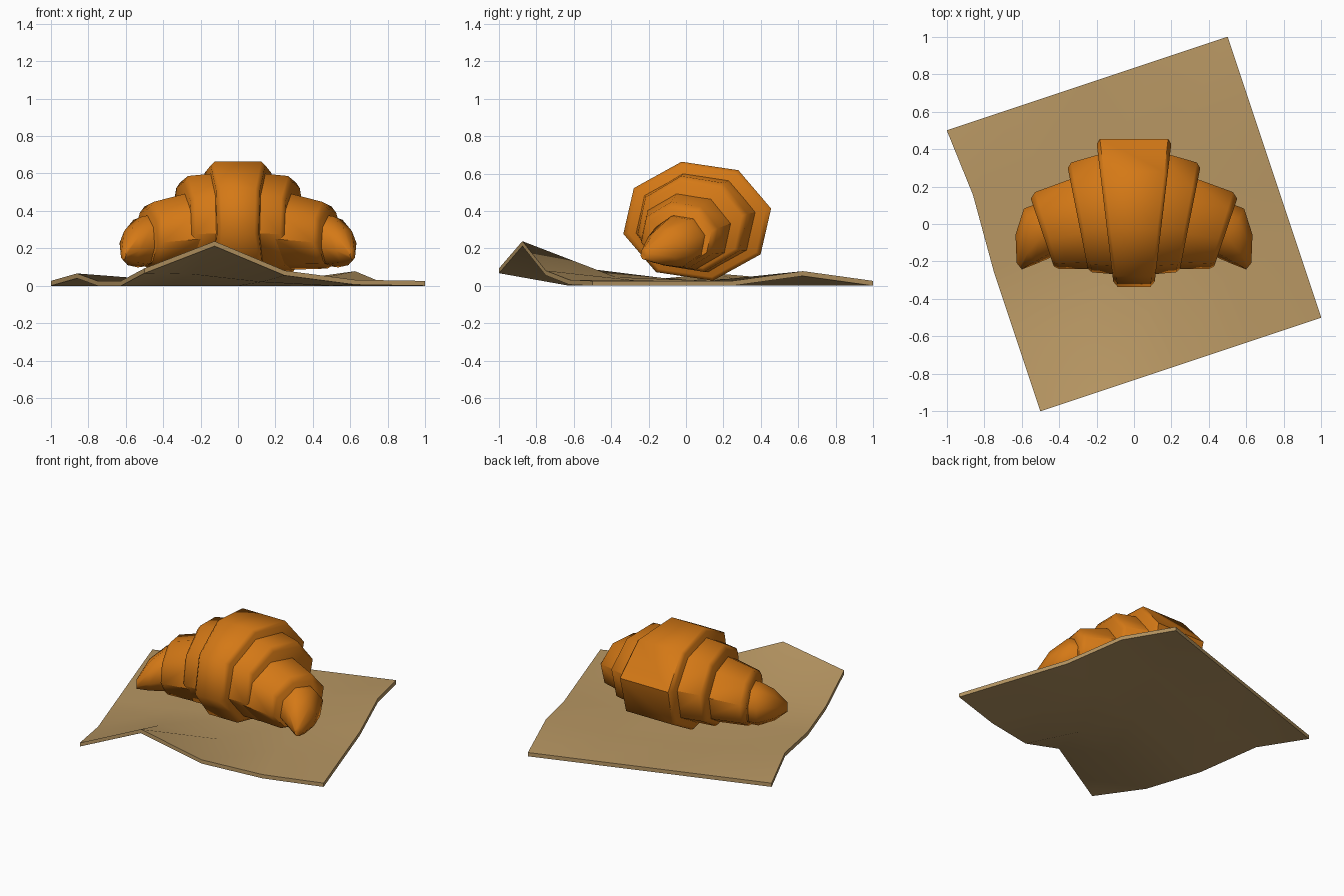
import bpy, bmesh, math

if "Cube" in bpy.data.objects:
    bpy.data.objects.remove(bpy.data.objects["Cube"])


def material(name, rgb):
    m = bpy.data.materials.new(name)
    m.diffuse_color = (*rgb, 1)
    m.use_nodes = True
    m.node_tree.nodes["Principled BSDF"].inputs["Base Color"].default_value = m.diffuse_color
    return m


CRUST = material("baked crust", (0.66, 0.19, 0.008))
PAPER = material("brown paper", (0.48, 0.31, 0.125))


def finish(name, bm, mat, angle):
    bmesh.ops.recalc_face_normals(bm, faces=bm.faces[:])
    me = bpy.data.meshes.new(name)
    bm.to_mesh(me)
    bm.free()
    me.materials.append(mat)
    ob = bpy.data.objects.new(name, me)
    bpy.context.collection.objects.link(ob)
    bpy.ops.object.select_all(action='DESELECT')
    ob.select_set(True)
    bpy.context.view_layer.objects.active = ob
    bpy.ops.object.shade_smooth_by_angle(angle=math.radians(angle))


def roll(name, rings, side=1):
    """Loft eight-sided rings (x, y, z, half depth, half height, slant)."""
    bm = bmesh.new()
    loops = []
    for cx, cy, cz, ry, rz, slant in rings:
        loop = []
        for k in range(8):
            a = math.radians(12 + 45 * k)
            dy = ry * math.cos(a)
            loop.append(bm.verts.new((side * (cx + slant * dy), cy + dy,
                                      cz + rz * math.sin(a))))
        loops.append(loop)
    for a, b in zip(loops, loops[1:]):
        for k in range(8):
            n = (k + 1) % 8
            bm.faces.new((a[k], a[n], b[n], b[k]))
    bm.faces.new(loops[0])
    bm.faces.new(loops[-1])
    finish(name, bm, CRUST, 50)


# Middle wrap, with bevelled lips on both sides
roll("middle_roll", [
    (-0.155, 0.06, 0.345, 0.375, 0.305, -0.12),
    (-0.135, 0.06, 0.345, 0.404, 0.325, -0.12),
    (0.135, 0.06, 0.345, 0.404, 0.325, 0.12),
    (0.155, 0.06, 0.345, 0.375, 0.305, 0.12)])

# Wraps that shrink and turn forward on each side
for side, label in ((-1, "left"), (1, "right")):
    roll(label + "_inner_roll", [
        (0.08, 0.06, 0.34, 0.34, 0.272, 0.10),
        (0.28, 0.035, 0.33, 0.30, 0.262, 0.19),
        (0.30, 0.03, 0.325, 0.275, 0.235, 0.20)], side)
    roll(label + "_outer_roll", [
        (0.24, 0.01, 0.295, 0.255, 0.215, 0.18),
        (0.465, -0.035, 0.27, 0.21, 0.182, 0.31),
        (0.49, -0.045, 0.26, 0.185, 0.155, 0.34)], side)
    roll(label + "_tip", [
        (0.42, 0.0, 0.25, 0.13, 0.14, 0.4),
        (0.52, -0.05, 0.235, 0.135, 0.14, 0.52),
        (0.578, -0.135, 0.208, 0.08, 0.10, 0.7),
        (0.613, -0.225, 0.168, 0.018, 0.03, 0.8)], side)

# Wrinkled paper sheet: turned 4 x 4 grid with a few lifted points
lift = {(-2, -2): 0.067, (-1, -2): 0.212, (0, -2): 0.055, (-1, -1): 0.062,
        (0, -1): 0.02, (1, -2): 0.006, (-2, 1): 0.04, (2, 1): 0.052,
        (-1, 1): 0.012}
bm = bmesh.new()
grid = {}
for i in range(-2, 3):
    for j in range(-2, 3):
        x, y = 0.375 * i - 0.125 * j, 0.125 * i + 0.375 * j
        if (i, j) == (-2, 1):
            x, y = x + 0.015, y + 0.03
        grid[i, j] = bm.verts.new((x, y, lift.get((i, j), 0)))
for i in range(-2, 2):
    for j in range(-2, 2):
        bm.faces.new((grid[i, j], grid[i + 1, j],
                      grid[i + 1, j + 1], grid[i, j + 1]))
ext = bmesh.ops.extrude_face_region(bm, geom=bm.faces[:], use_keep_orig=True)
top = [g for g in ext["geom"] if isinstance(g, bmesh.types.BMVert)]
bmesh.ops.translate(bm, verts=top, vec=(0, 0, 0.026))
finish("paper_sheet", bm, PAPER, 30)
